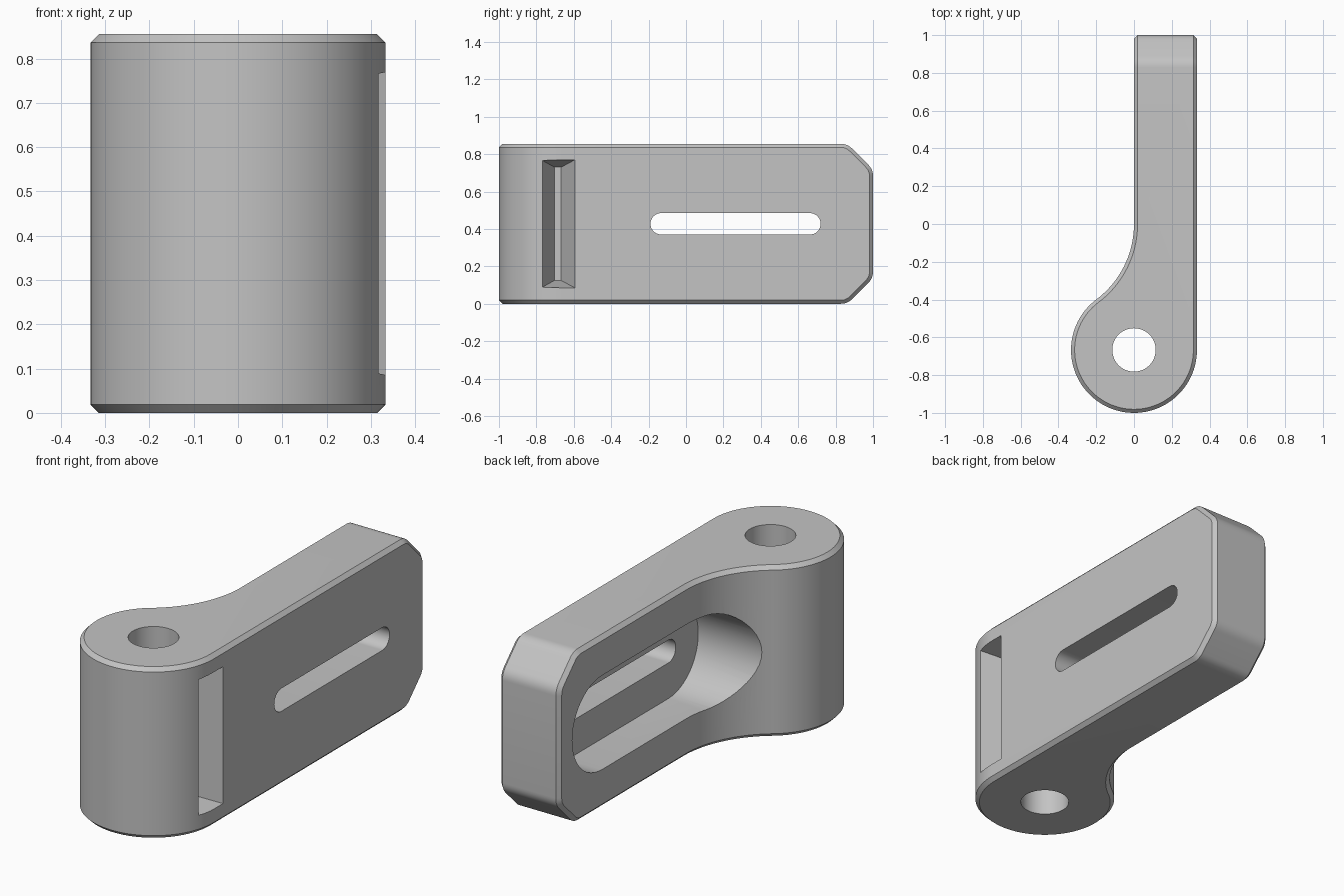
import bpy, bmesh, math
from mathutils import Vector

if "Cube" in bpy.data.objects:
    bpy.data.objects.remove(bpy.data.objects["Cube"])

H = 0.855            # height
R = 1 / 3            # radius of the barrel
MID = H / 2
BARREL_Y = -2 / 3

grey = bpy.data.materials.new("plain grey")
grey.use_nodes = True
grey.diffuse_color = (0.55, 0.55, 0.55, 1)
grey.node_tree.nodes["Principled BSDF"].inputs["Base Color"].default_value = (0.55, 0.55, 0.55, 1)


def arc(cx, cy, r, a0, a1, n):
    """Points on an arc, angles in degrees."""
    steps = [math.radians(a0 + (a1 - a0) * i / n) for i in range(n + 1)]
    return [(cx + r * math.cos(a), cy + r * math.sin(a)) for a in steps]


def stadium(y0, y1, r):
    """Slot outline in the y-z plane."""
    return arc(y1, MID, r, -90, 90, 24) + arc(y0, MID, r, 90, 270, 24)


def loft(name, ring_a, ring_b):
    """Closed solid between two matching rings of 3D points."""
    bm = bmesh.new()
    a = [bm.verts.new(p) for p in ring_a]
    b = [bm.verts.new(p) for p in ring_b]
    bm.faces.new(a)
    bm.faces.new(b)
    for i in range(len(a)):
        j = (i + 1) % len(a)
        bm.faces.new((a[i], a[j], b[j], b[i]))
    bmesh.ops.recalc_face_normals(bm, faces=bm.faces)
    mesh = bpy.data.meshes.new(name)
    bm.to_mesh(mesh)
    bm.free()
    mesh.materials.append(grey)
    obj = bpy.data.objects.new(name, mesh)
    bpy.context.collection.objects.link(obj)
    return obj


def prism_z(name, pts, z0, z1):
    return loft(name, [(x, y, z0) for x, y in pts], [(x, y, z1) for x, y in pts])


def prism_x(name, pts, x0, x1):
    return loft(name, [(x0, y, z) for y, z in pts], [(x1, y, z) for y, z in pts])


def rounded(prev, corner, nxt, t, n=6):
    """Soft corner starting at distance t from the corner."""
    c = Vector(corner)
    p = c + (Vector(prev) - c).normalized() * t
    q = c + (Vector(nxt) - c).normalized() * t
    return [tuple(p.lerp(c, i / n).lerp(c.lerp(q, i / n), i / n)) for i in range(n + 1)]


def apply_modifier(obj, kind, **settings):
    mod = obj.modifiers.new(kind, kind)
    for key, value in settings.items():
        setattr(mod, key, value)
    bpy.ops.object.select_all(action="DESELECT")
    bpy.context.view_layer.objects.active = obj
    obj.select_set(True)
    bpy.ops.object.modifier_apply(modifier=mod.name)


def combine(obj, cutter, operation):
    apply_modifier(obj, "BOOLEAN", object=cutter, operation=operation, solver="EXACT")
    bpy.data.objects.remove(cutter)


# Body: round barrel flowing through a concave arc into a straight arm
blend = math.degrees(math.atan2(0.8, -0.6))
outline = [(R, 1.2), (0, 1.2)]
outline += arc(-0.5, 0, 0.5, 0, blend - 180, 20)
outline += arc(0, BARREL_Y, R, blend, 360, 64)[1:]
body = prism_z("hinge_arm", outline, -0.2, H + 0.2)

# Arm end with clipped, softened corners
cut = 0.137
corners = [(1 - cut, 0), (1, cut), (1, H - cut), (1 - cut, H)]
ring = [(-1.5, 0)] + corners + [(-1.5, H)]
side = [ring[0]]
for i in range(1, 5):
    side += rounded(ring[i - 1], ring[i], ring[i + 1], 0.035)
side.append(ring[-1])
combine(body, prism_x("side_profile", side, -1, 1), "INTERSECT")

# Chamfer around both broad faces
apply_modifier(body, "BEVEL", width=0.019, segments=1, limit_method="ANGLE",
               angle_limit=math.radians(50), use_clamp_overlap=False)

# Pin hole through the barrel
hole = arc(0, BARREL_Y, 0.115, 0, 360, 48)[:-1]
combine(body, prism_z("pin_hole", hole, -0.5, H + 0.5), "DIFFERENCE")

# Wide pocket on the inner face, narrow slot through its floor
combine(body, prism_x("pocket", stadium(-0.133, 0.663, 0.235), -1, 0.19), "DIFFERENCE")
combine(body, prism_x("slot", stadium(-0.133, 0.663, 0.057), 0.1, 1), "DIFFERENCE")


# Tapered recess on the outer side of the barrel
def rectangle(x, y0, y1, margin):
    return [(x, y0, margin), (x, y1, margin), (x, y1, H - margin), (x, y0, H - margin)]


recess = loft("recess", rectangle(0.333 + 0.016, -0.78, -0.588, 0.082),
              rectangle(0.16, -0.703, -0.668, 0.125))
combine(body, recess, "DIFFERENCE")

bpy.ops.object.select_all(action="DESELECT")
bpy.context.view_layer.objects.active = body
body.select_set(True)
bpy.ops.object.shade_smooth_by_angle(angle=math.radians(25))
